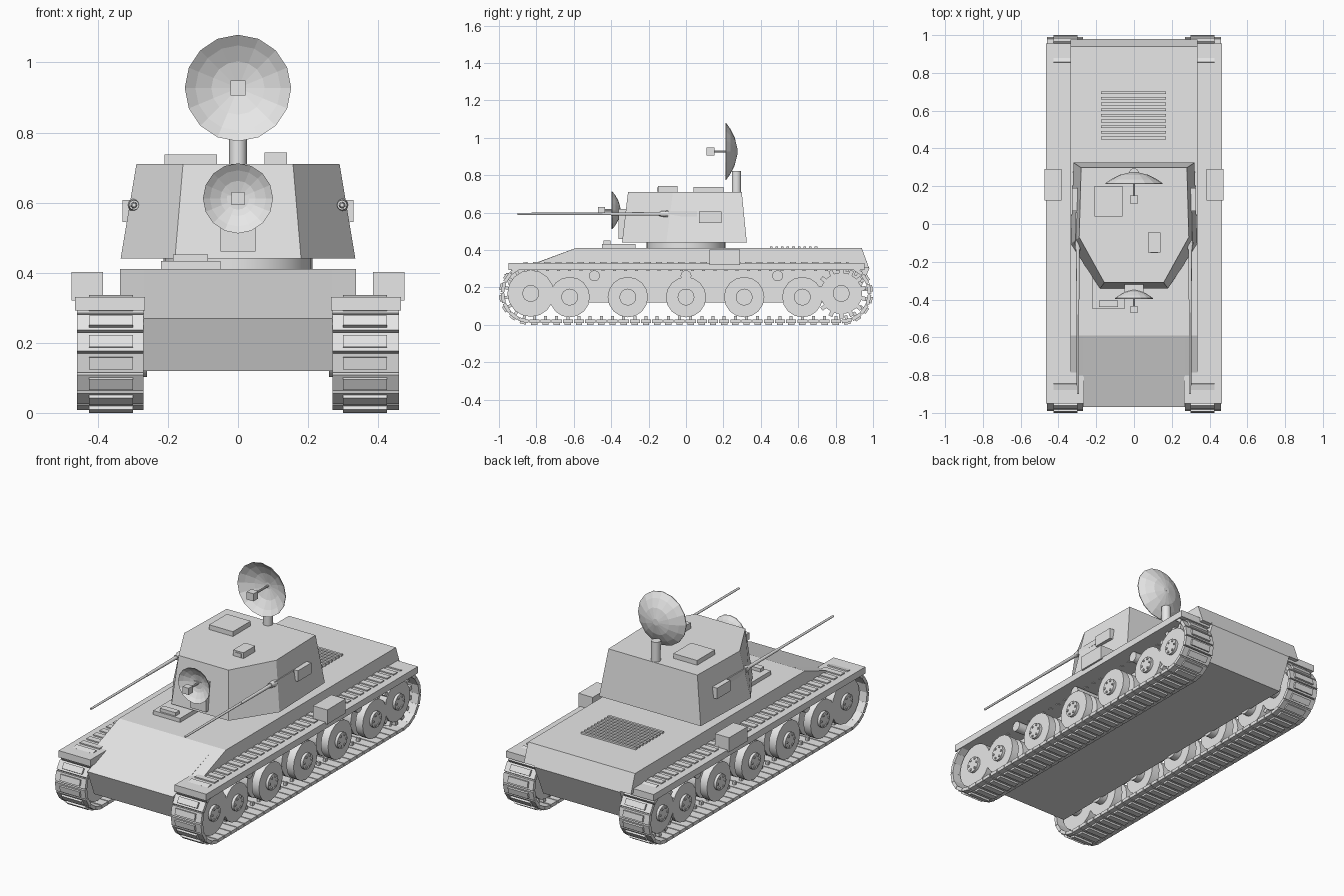
import bpy, bmesh, math
from mathutils import Vector, Matrix

if "Cube" in bpy.data.objects:
    bpy.data.objects.remove(bpy.data.objects["Cube"])

grey = bpy.data.materials.new("plain grey")
grey.use_nodes = True
grey.diffuse_color = (0.8, 0.8, 0.8, 1)
grey.node_tree.nodes["Principled BSDF"].inputs["Base Color"].default_value = (0.8, 0.8, 0.8, 1)


def finish(name, bm, smooth=False):
    bmesh.ops.recalc_face_normals(bm, faces=bm.faces)
    mesh = bpy.data.meshes.new(name)
    bm.to_mesh(mesh)
    bm.free()
    mesh.materials.append(grey)
    obj = bpy.data.objects.new(name, mesh)
    bpy.context.collection.objects.link(obj)
    if smooth:
        bpy.ops.object.select_all(action='DESELECT')
        obj.select_set(True)
        bpy.context.view_layer.objects.active = obj
        bpy.ops.object.shade_smooth_by_angle(angle=math.radians(35))
    return obj


def add_box(bm, x, y, z, turn=Matrix()):
    size = Matrix.Diagonal((x[1] - x[0], y[1] - y[0], z[1] - z[0], 1))
    mid = Matrix.Translation((sum(x) / 2, sum(y) / 2, sum(z) / 2))
    bmesh.ops.create_cube(bm, size=1, matrix=turn @ mid @ size)


def box(name, x, y, z):
    bm = bmesh.new()
    add_box(bm, x, y, z)
    return finish(name, bm)


def add_cyl(bm, start, end, r1, r2=None, sides=16):
    a, b = Vector(start), Vector(end)
    rot = (b - a).to_track_quat('Z', 'Y').to_matrix().to_4x4()
    bmesh.ops.create_cone(bm, cap_ends=True, segments=sides, radius1=r1,
                          radius2=r1 if r2 is None else r2, depth=(b - a).length,
                          matrix=Matrix.Translation((a + b) / 2) @ rot)


def loft(name, lower, upper):
    """Solid between two matching outlines."""
    bm = bmesh.new()
    a = [bm.verts.new(p) for p in lower]
    b = [bm.verts.new(p) for p in upper]
    bm.faces.new(a)
    bm.faces.new(b)
    for i in range(len(a)):
        j = (i + 1) % len(a)
        bm.faces.new((a[i], a[j], b[j], b[i]))
    return finish(name, bm)


def hull_part(name, half, profile):
    return loft(name, [(-half, y, z) for y, z in profile], [(half, y, z) for y, z in profile])


# Hull
hull_part("lower_hull", 0.27, [(-0.97, 0.27), (-0.59, 0.41), (0.94, 0.41),
                               (0.98, 0.30), (0.90, 0.12), (-0.91, 0.12)])
hull_part("upper_hull", 0.337, [(-0.87, 0.305), (-0.59, 0.41), (0.94, 0.41), (0.978, 0.305)])

# Engine grille
bm = bmesh.new()
for i in range(9):
    y = 0.455 + i * 0.03
    add_box(bm, (-0.175, 0.17), (y - 0.007, y + 0.007), (0.405, 0.42))
finish("engine_grille", bm)

# Driver hatch and its sight
box("driver_hatch", (-0.22, -0.05), (-0.45, -0.27), (0.405, 0.433))
box("driver_sight", (-0.185, -0.085), (-0.44, -0.405), (0.43, 0.452))

# Turret
bm = bmesh.new()
add_cyl(bm, (0, 0, 0.405), (0, 0, 0.445), 0.212, sides=32)
finish("turret_ring", bm, True)


def outline(half, z):
    return [(x, y, z) for x, y in half] + [(-x, y, z) for x, y in reversed(half)]


loft("turret", outline([(0.18, -0.342), (0.335, -0.105), (0.32, 0.325)], 0.44),
     outline([(0.157, -0.31), (0.29, -0.07), (0.28, 0.298)], 0.71))
box("commander_hatch", (-0.21, -0.06), (0.04, 0.2), (0.705, 0.737))
box("periscope", (0.075, 0.14), (-0.15, -0.045), (0.705, 0.743))
box("periscope_window", (0.088, 0.128), (-0.154, -0.148), (0.713, 0.735))
box("tracking_mount", (-0.05, 0.05), (-0.36, -0.29), (0.46, 0.62))


def radar(name, rim, apex, z, radius, feed, cube):
    """Dish opening forward, with a feed rod and box."""
    bm = bmesh.new()
    sides, rings = 16, []
    for side, shift in ((1, 0), (-1, -0.004)):
        for t in ((0.12, 0.5, 0.8, 1) if side > 0 else (1, 0.8, 0.5, 0.12)):
            y = apex + (rim - apex) * t * t + shift
            rings.append([bm.verts.new((radius * t * math.cos(k * math.tau / sides), y,
                                        z + radius * t * math.sin(k * math.tau / sides)))
                          for k in range(sides)])
    for a, b in zip(rings, rings[1:]):
        for k in range(sides):
            n = (k + 1) % sides
            bm.faces.new((a[k], a[n], b[n], b[k]))
    bm.faces.new(rings[0])
    bm.faces.new(rings[-1])
    finish(name + "_dish", bm)
    bm = bmesh.new()
    add_cyl(bm, (0, apex, z), (0, feed, z), 0.006, sides=8)
    h = cube / 2
    add_box(bm, (-h, h), (feed - h, feed + h), (z - h, z + h))
    finish(name + "_feed", bm)


radar("tracking_radar", -0.393, -0.35, 0.612, 0.1, -0.452, 0.038)
radar("search_radar", 0.215, 0.275, 0.927, 0.152, 0.13, 0.043)
bm = bmesh.new()
add_cyl(bm, (0, 0.27, 0.7), (0, 0.27, 0.822), 0.025)
finish("search_radar_post", bm, True)

# Running gear layout
MID_Z, RUN, BAND = 0.168, 0.831, 0.155


def track_frame(d):
    """Position and heading at distance d around the loop."""
    straight, arc = 2 * RUN, math.pi * BAND
    d %= 2 * (straight + arc)
    half, d = divmod(d, straight + arc)
    if d < straight:
        local = Matrix.Translation((0, d - RUN, BAND))
    else:
        local = Matrix.Translation((0, RUN, 0)) @ Matrix.Rotation((straight - d) / BAND, 4, 'X') \
            @ Matrix.Translation((0, 0, BAND))
    return Matrix.Translation((0, 0, MID_Z)) @ Matrix.Rotation(math.pi * half, 4, 'X') @ local


for side, s in (("left", 1), ("right", -1)):
    def span(a, b):
        return (min(s * a, s * b), max(s * a, s * b))

    # Track links with raised pads
    bm = bmesh.new()
    count = 72
    pitch = 2 * (2 * RUN + math.pi * BAND) / count
    for i in range(count):
        frame = track_frame((i + 0.5) * pitch)
        add_box(bm, span(0.27, 0.46), (-0.027, 0.027), (-0.016, 0.003), frame)
        add_box(bm, span(0.30, 0.425), (-0.017, 0.017), (0, 0.0135), frame)
        add_box(bm, span(0.357, 0.373), (-0.008, 0.008), (-0.035, -0.012), frame)
    finish(side + "_track", bm)

    # Fender and stowage
    box(side + "_fender", span(0.265, 0.465), (-0.95, 0.955), (0.292, 0.33))
    box(side + "_stowage_box", span(0.385, 0.475), (0.125, 0.29), (0.32, 0.402))

    # Road wheels, idler and sprocket as paired discs
    wheels = [("road_wheel_%d" % (i + 1), -0.622 + i * 0.311, 0.148, 0.108) for i in range(5)]
    wheels += [("idler", -0.83, MID_Z, 0.125), ("sprocket", 0.83, MID_Z, 0.112)]
    for name, y, z, r in wheels:
        bm = bmesh.new()
        for a, b in ((0.30, 0.35), (0.38, 0.425)):
            add_cyl(bm, (s * a, y, z), (s * b, y, z), r)
        add_cyl(bm, (s * 0.26, y, z), (s * 0.44, y, z), 0.045)
        for k in range(6):
            t = k * math.tau / 6
            by, bz = y + 0.032 * math.cos(t), z + 0.032 * math.sin(t)
            add_cyl(bm, (s * 0.435, by, bz), (s * 0.445, by, bz), 0.007, sides=6)
        if name == "sprocket":
            for k in range(14):
                turn = Matrix.Translation((0, y, z)) @ Matrix.Rotation(k * math.tau / 14, 4, 'X')
                for a, b in ((0.31, 0.34), (0.39, 0.42)):
                    add_box(bm, span(a, b), (-0.011, 0.011), (0.1, 0.135), turn)
        finish(side + "_" + name, bm, True)

    # Return rollers
    bm = bmesh.new()
    for y in (-0.49, 0, 0.49):
        add_cyl(bm, (s * 0.26, y, 0.262), (s * 0.42, y, 0.262), 0.029)
    finish(side + "_return_rollers", bm, True)

    # Gun, stepped from breech sleeve to muzzle, and its side plate
    bm = bmesh.new()
    for start, end, r1, r2 in ((0.06, -0.1, 0.009, 0.009), (-0.095, -0.135, 0.018, 0.014),
                               (-0.13, -0.4, 0.01, 0.008), (-0.4, -0.9, 0.007, 0.006)):
        add_cyl(bm, (s * 0.297, start, 0.593), (s * 0.297, end, 0.593), r1, r2, 12)
    add_box(bm, span(0.28, 0.31), (-0.11, 0.06), (0.578, 0.608))
    finish(side + "_gun", bm, True)
    box(side + "_turret_plate", span(0.3, 0.329), (0.07, 0.19), (0.545, 0.607))
